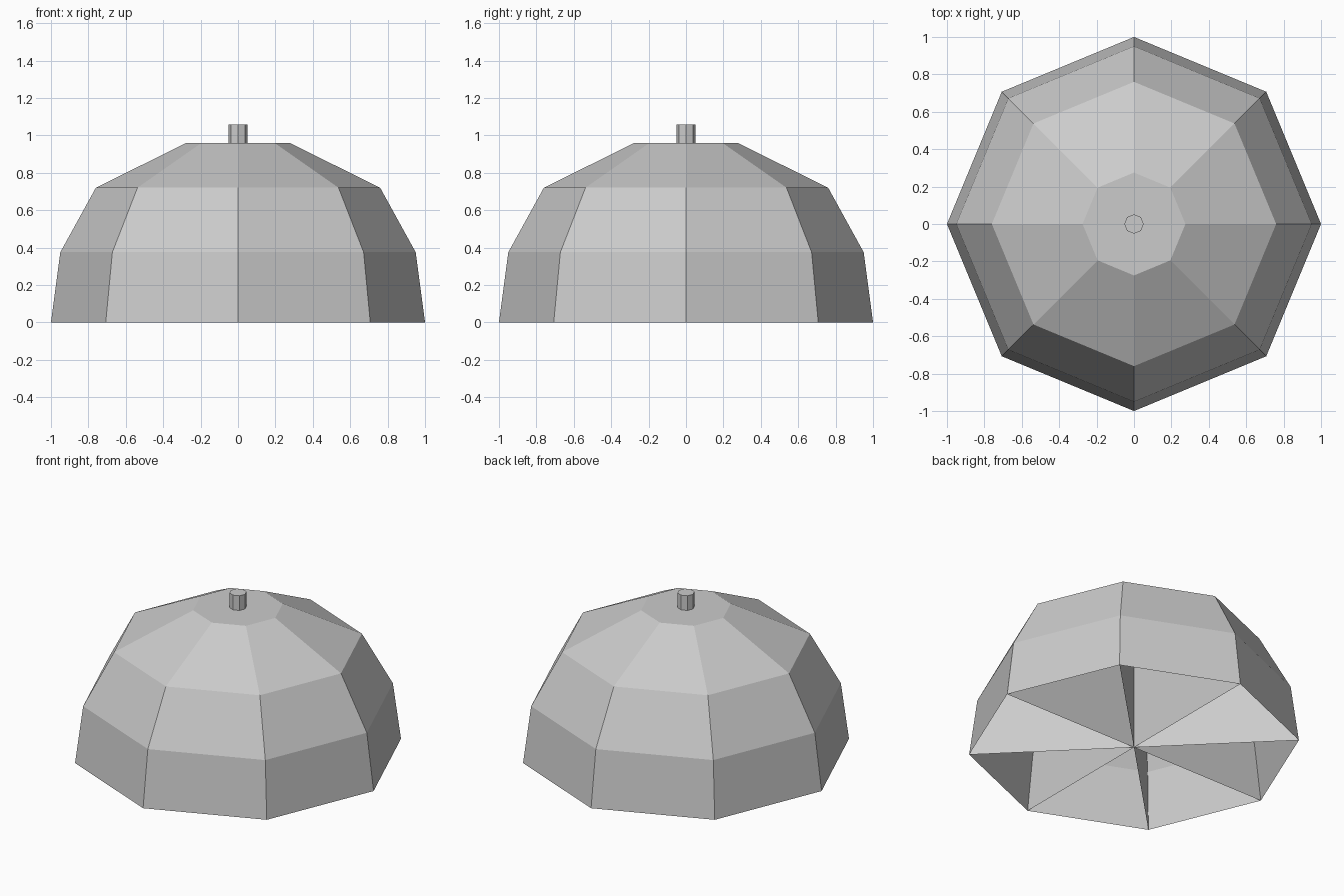
import bpy, bmesh
from math import sin, cos, pi

if "Cube" in bpy.data.objects:
    bpy.data.objects.remove(bpy.data.objects["Cube"], do_unlink=True)

SIDES = 8
PROFILE = [(1.0, 0.0), (0.95, 0.375), (0.76, 0.72), (0.275, 0.96)]  # radius, height

grey = bpy.data.materials.new("light grey")
grey.use_nodes = True
colour = (0.6, 0.6, 0.6, 1)
grey.diffuse_color = colour
grey.node_tree.nodes["Principled BSDF"].inputs["Base Color"].default_value = colour


def finish(bm, name):
    mesh = bpy.data.meshes.new(name)
    bm.to_mesh(mesh)
    bm.free()
    mesh.materials.append(grey)
    obj = bpy.data.objects.new(name, mesh)
    bpy.context.collection.objects.link(obj)
    return obj


def spoke_point(bm, i, r, z):
    a = 2 * pi * i / SIDES
    return bm.verts.new((r * cos(a), r * sin(a), z))


# Faceted canopy, open underneath, with a flat crown
bm = bmesh.new()
rings = [[spoke_point(bm, i, r, z) for i in range(SIDES)] for r, z in PROFILE]
for low, high in zip(rings, rings[1:]):
    for i in range(SIDES):
        j = (i + 1) % SIDES
        bm.faces.new((low[i], low[j], high[j], high[i]))
bm.faces.new(rings[-1])
finish(bm, "canopy")

# Upright partitions running from the central axis to each canopy ridge
bm = bmesh.new()
bottom = bm.verts.new((0, 0, PROFILE[0][1]))
top = bm.verts.new((0, 0, PROFILE[-1][1]))
for i in range(SIDES):
    edge = [spoke_point(bm, i, r, z) for r, z in PROFILE]
    bm.faces.new([bottom] + edge + [top])
finish(bm, "partitions")

# Small knob on the crown
bm = bmesh.new()
bmesh.ops.create_cone(bm, cap_ends=True, segments=SIDES,
                      radius1=0.052, radius2=0.052, depth=0.1)
knob = finish(bm, "top_knob")
knob.location.z = 1.008
